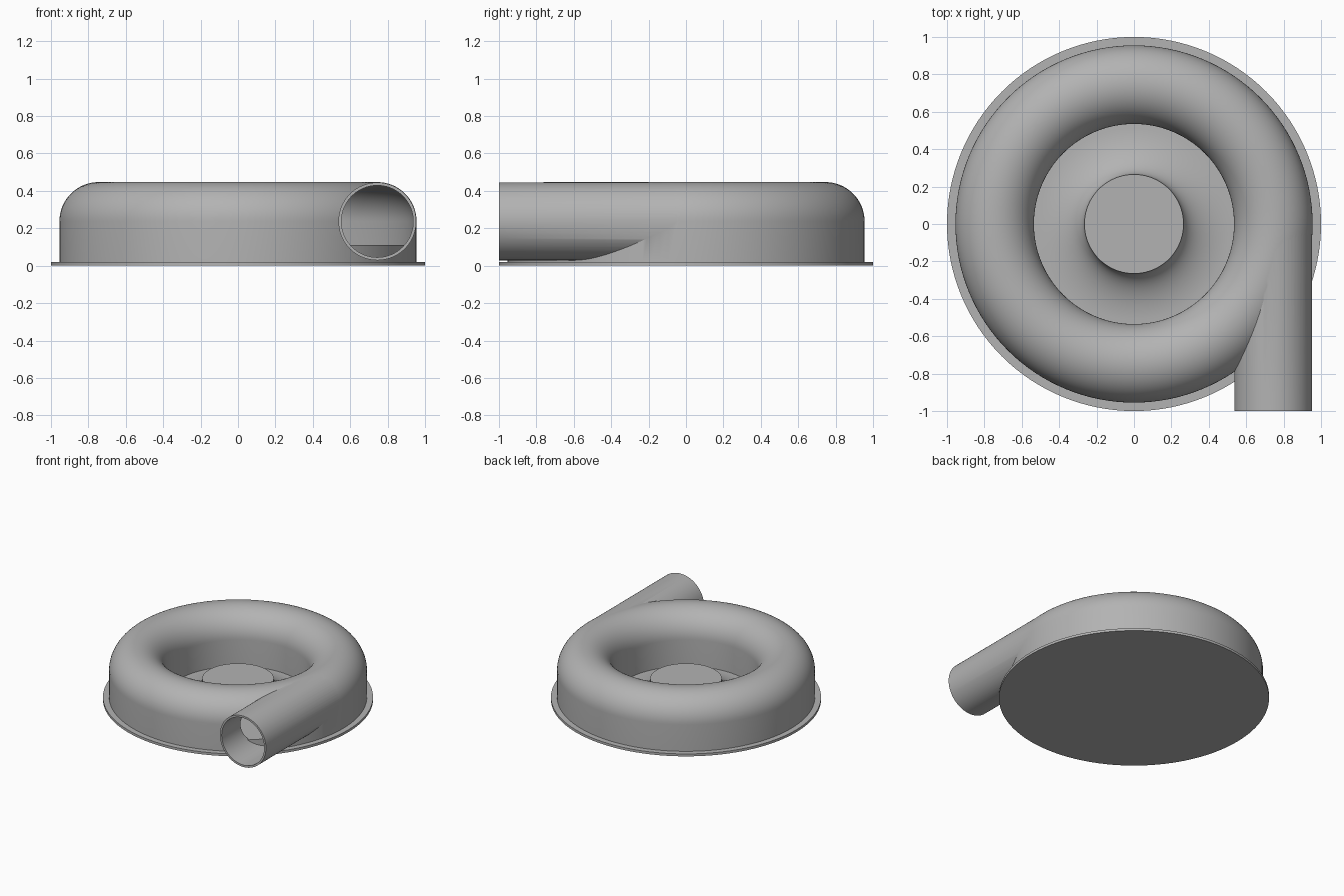
import bpy, math
from math import cos, sin, pi

if "Cube" in bpy.data.objects:
    bpy.data.objects.remove(bpy.data.objects["Cube"], do_unlink=True)

SEGMENTS = 128
TUBE_R, TUBE_Z = 0.745, 0.237      # centre line of the volute
OUTER, WALL = 0.21, 0.016          # tube radius and wall thickness

grey = bpy.data.materials.new("plain_grey")
grey.use_nodes = True
grey.diffuse_color = (0.45, 0.45, 0.45, 1)
grey.node_tree.nodes["Principled BSDF"].inputs["Base Color"].default_value = (0.45, 0.45, 0.45, 1)


def add_mesh(name, verts, faces):
    mesh = bpy.data.meshes.new(name)
    mesh.from_pydata(verts, [], faces)
    mesh.materials.append(grey)
    obj = bpy.data.objects.new(name, mesh)
    bpy.context.collection.objects.link(obj)
    return obj


def revolve(name, profile):
    """Spin an anticlockwise (radius, z) profile; points on the axis become poles."""
    verts, rings, faces = [], [], []
    for r, z in profile:
        count = 1 if r == 0 else SEGMENTS
        start = len(verts)
        for i in range(count):
            a = 2 * pi * i / SEGMENTS
            verts.append((r * cos(a), r * sin(a), z))
        rings.append([start + i % count for i in range(SEGMENTS)])
    for k, low in enumerate(rings):
        high = rings[(k + 1) % len(rings)]
        for i in range(SEGMENTS):
            j = (i + 1) % SEGMENTS
            face = list(dict.fromkeys((low[i], low[j], high[j], high[i])))
            if len(face) > 2:
                faces.append(face)
    return add_mesh(name, verts, faces)


def pipe(name, radius, y_front, y_back):
    bpy.ops.mesh.primitive_cylinder_add(
        vertices=96, radius=radius, depth=y_back - y_front,
        location=(TUBE_R, (y_front + y_back) / 2, TUBE_Z), rotation=(pi / 2, 0, 0))
    obj = bpy.context.object
    obj.name = name
    obj.data.materials.append(grey)
    return obj


def dome(radius, steps=32):
    """Half circle over the tube, from its outer side to its inner side."""
    return [(TUBE_R + radius * cos(pi * i / steps), TUBE_Z + radius * sin(pi * i / steps))
            for i in range(steps + 1)]


def combine(target, tool, operation):
    mod = target.modifiers.new(operation, 'BOOLEAN')
    mod.operation, mod.solver, mod.object = operation, 'EXACT', tool
    bpy.context.view_layer.objects.active = target
    bpy.ops.object.modifier_apply(modifier=mod.name)
    bpy.data.objects.remove(tool, do_unlink=True)


def smooth(obj):
    bpy.ops.object.select_all(action='DESELECT')
    obj.select_set(True)
    bpy.context.view_layer.objects.active = obj
    bpy.ops.object.shade_smooth_by_angle(angle=math.radians(30))


# Housing: flange, domed volute and flared hub in one profile
HUB_R, HUB_Z, FLANGE_Z = 0.265, 0.17, 0.02
EYE_R = TUBE_R - OUTER
flare = [(EYE_R - (EYE_R - HUB_R) * sin(pi / 2 * i / 16),
          HUB_Z - (HUB_Z - FLANGE_Z) * cos(pi / 2 * i / 16)) for i in range(17)]
housing = revolve("volute_housing",
                  [(0, 0), (1, 0), (1, FLANGE_Z), (TUBE_R + OUTER, FLANGE_Z)]
                  + dome(OUTER) + flare + [(0, HUB_Z)])

# Outlet pipe joined on, then the volute cavity and pipe bore hollowed out
combine(housing, pipe("outlet_pipe", OUTER - 0.002, -1, 0), 'UNION')
inner = OUTER - WALL
cavity = revolve("cavity_cutter", [(TUBE_R - inner, 0.06), (TUBE_R + inner, 0.06)] + dome(inner))
combine(housing, cavity, 'DIFFERENCE')
combine(housing, pipe("bore_cutter", inner - 0.002, -1.1, 0), 'DIFFERENCE')
smooth(housing)

# Raised floor inside the volute, seen through the outlet
lo, hi = EYE_R + 0.006, TUBE_R + OUTER - 0.006
floor = revolve("volute_floor", [(lo, 0.01), (hi, 0.01), (hi, 0.11), (lo, 0.11)])
smooth(floor)
